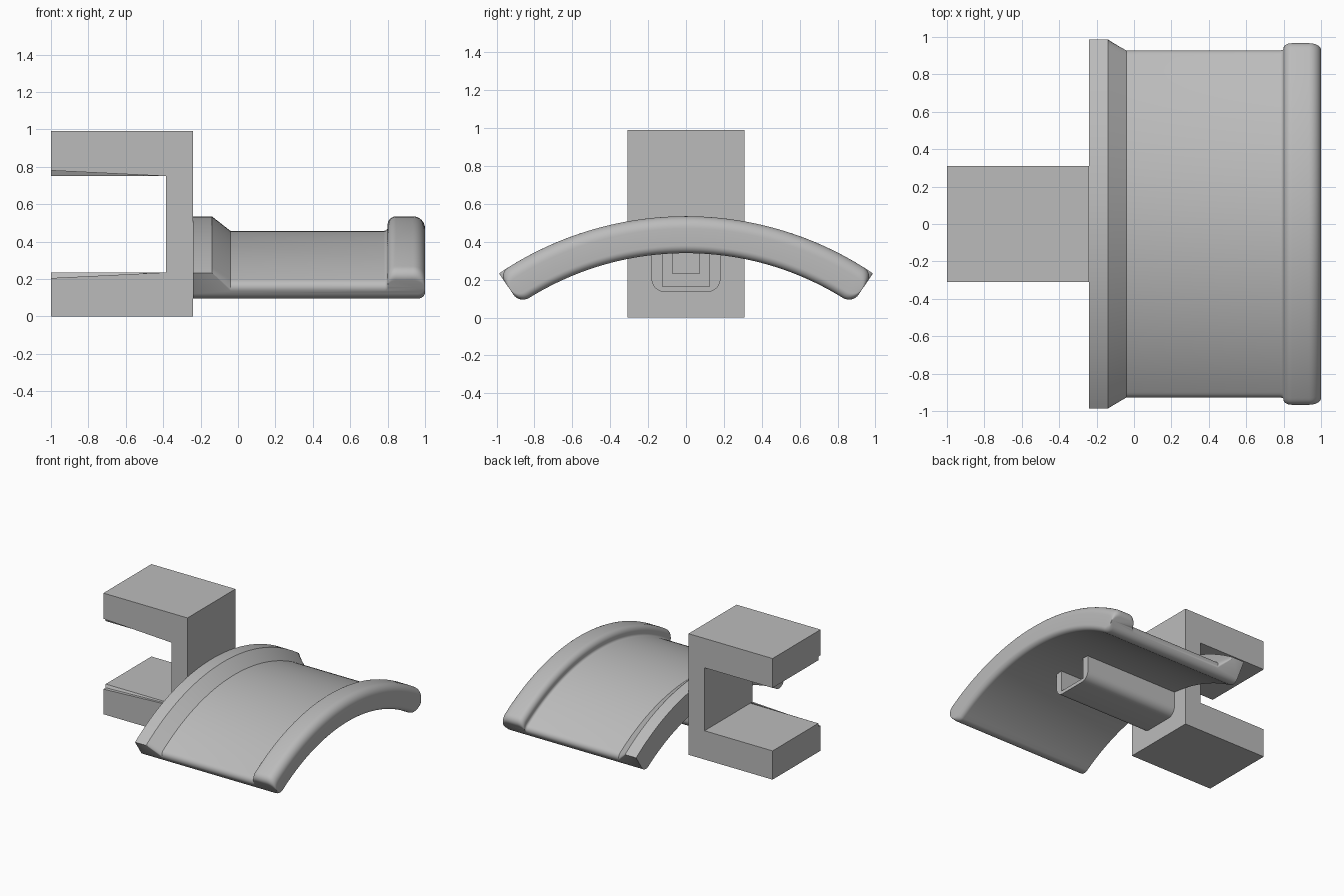
import bpy, bmesh
from math import sin, cos, sqrt, radians, pi

cube = bpy.data.objects.get("Cube")
if cube:
    bpy.data.objects.remove(cube, do_unlink=True)

grey = bpy.data.materials.new("plain grey")
grey.use_nodes = True
grey.diffuse_color = (0.5, 0.5, 0.5, 1)
grey.node_tree.nodes["Principled BSDF"].inputs["Base Color"].default_value = (0.5, 0.5, 0.5, 1)


def finish(name, bm, angle=35):
    bmesh.ops.recalc_face_normals(bm, faces=bm.faces)
    mesh = bpy.data.meshes.new(name)
    bm.to_mesh(mesh)
    bm.free()
    obj = bpy.data.objects.new(name, mesh)
    bpy.context.collection.objects.link(obj)
    mesh.materials.append(grey)
    bpy.ops.object.select_all(action='DESELECT')
    obj.select_set(True)
    bpy.context.view_layer.objects.active = obj
    bpy.ops.object.shade_smooth_by_angle(angle=radians(angle))
    return obj


def extrude(points, offset):
    """Prism from a closed outline of 3D points."""
    bm = bmesh.new()
    face = bm.faces.new([bm.verts.new(p) for p in points])
    new = bmesh.ops.extrude_face_region(bm, geom=[face])["geom"]
    bmesh.ops.translate(bm, vec=offset, verts=[v for v in new if isinstance(v, bmesh.types.BMVert)])
    return bm


def arc(cx, cy, r, start, end, n=8):
    """Points of a circular corner, angles in degrees."""
    angles = [radians(start + (end - start) * i / n) for i in range(n + 1)]
    return [(cx + r * cos(a), cy + r * sin(a)) for a in angles]


# C-shaped clamp, with the front slot edges rounded
outline = [(-1, 0), (-0.24, 0), (-0.24, 0.99), (-1, 0.99),
           (-1, 0.75), (-0.385, 0.75), (-0.385, 0.235), (-1, 0.235)]
bm = extrude([(x, -0.31, z) for x, z in outline], (0, 0.62, 0))
edges = []
for e in bm.edges:
    a, b = (v.co for v in e.verts)
    if a.y < 0 and b.y < 0 and abs(a.z - b.z) < 0.01 and 0.2 < a.z < 0.8 and abs(a.x - b.x) > 0.5:
        edges.append(e)
bmesh.ops.bevel(bm, geom=edges, offset=0.03, segments=6, affect='EDGES')
finish("clamp", bm)

# Curved saddle: a radial section swept about a low axis along x.
# Each section point is (x, radius, rounding at the ends, side: 1 outer, -1 inner)
AXIS, INNER, MID, OUTER, HALF = -1.23, 1.57, 1.687, 1.765, radians(34)
section = [(-0.24, OUTER, 0, 1), (-0.14, OUTER, 0, 1), (-0.04, MID, 0.04, 1), (0.78, MID, 0.04, 1)]
section += [(x, r, 0.04, 1) for x, r in arc(0.78, MID + 0.02, 0.02, -90, 0, 4)[1:]]
section += [(x, r, 0.05, 1) for x, r in arc(0.845, OUTER - 0.045, 0.045, 180, 90)]
section += [(x, r, 0.05, 1) for x, r in arc(0.935, OUTER - 0.065, 0.065, 90, 0)]
section += [(x, r, 0.06, -1) for x, r in arc(0.96, INNER + 0.04, 0.04, 0, -90)]
section += [(-0.24, INNER, 0.06, -1)]

# Angular stations, closer together near the rounded ends
near = [0.06 * (1 - cos(pi / 2 * i / 8)) / INNER for i in range(9)]
steps = 48
half_span = HALF - near[-1]
stations = [-HALF + d for d in near[:-1]]
stations += [-half_span + 2 * half_span * i / steps for i in range(steps + 1)]
stations += [HALF - d for d in reversed(near[:-1])]

bm = bmesh.new()
rings = []
for t in stations:
    depth = (HALF - abs(t)) * INNER
    ring = []
    for x, r, rounding, side in section:
        gap = max(0, rounding - depth)
        r -= side * (rounding - sqrt(max(0, rounding ** 2 - gap ** 2)))
        ring.append(bm.verts.new((x, r * sin(t), AXIS + r * cos(t))))
    rings.append(ring)
count = len(section)
for a, b in zip(rings, rings[1:]):
    for i in range(count):
        j = (i + 1) % count
        bm.faces.new((a[i], a[j], b[j], b[i]))
bm.faces.new(rings[0])
bm.faces.new(rings[-1])
finish("saddle", bm, 30)


# Hollow stem under the saddle: two nested channels
def channel(name, half, bottom, corner, in_half, in_bottom, end):
    top = 0.37
    pts = [(half, top)]
    if corner:
        pts += [(-y, z) for y, z in arc(-half + corner, bottom + corner, corner, 180, 270)]
        pts += arc(-half + corner, bottom + corner, corner, 270, 180)
    else:
        pts += [(half, bottom), (-half, bottom)]
    pts += [(-half, top), (-in_half, top), (-in_half, in_bottom), (in_half, in_bottom), (in_half, top)]
    bm = extrude([(-0.25, y, z) for y, z in pts], (end + 0.25, 0, 0))
    finish(name, bm)


channel("stem", 0.182, 0.135, 0.07, 0.125, 0.163, 0.6)
channel("stem_lining", 0.125, 0.163, 0, 0.07, 0.232, 0.35)
